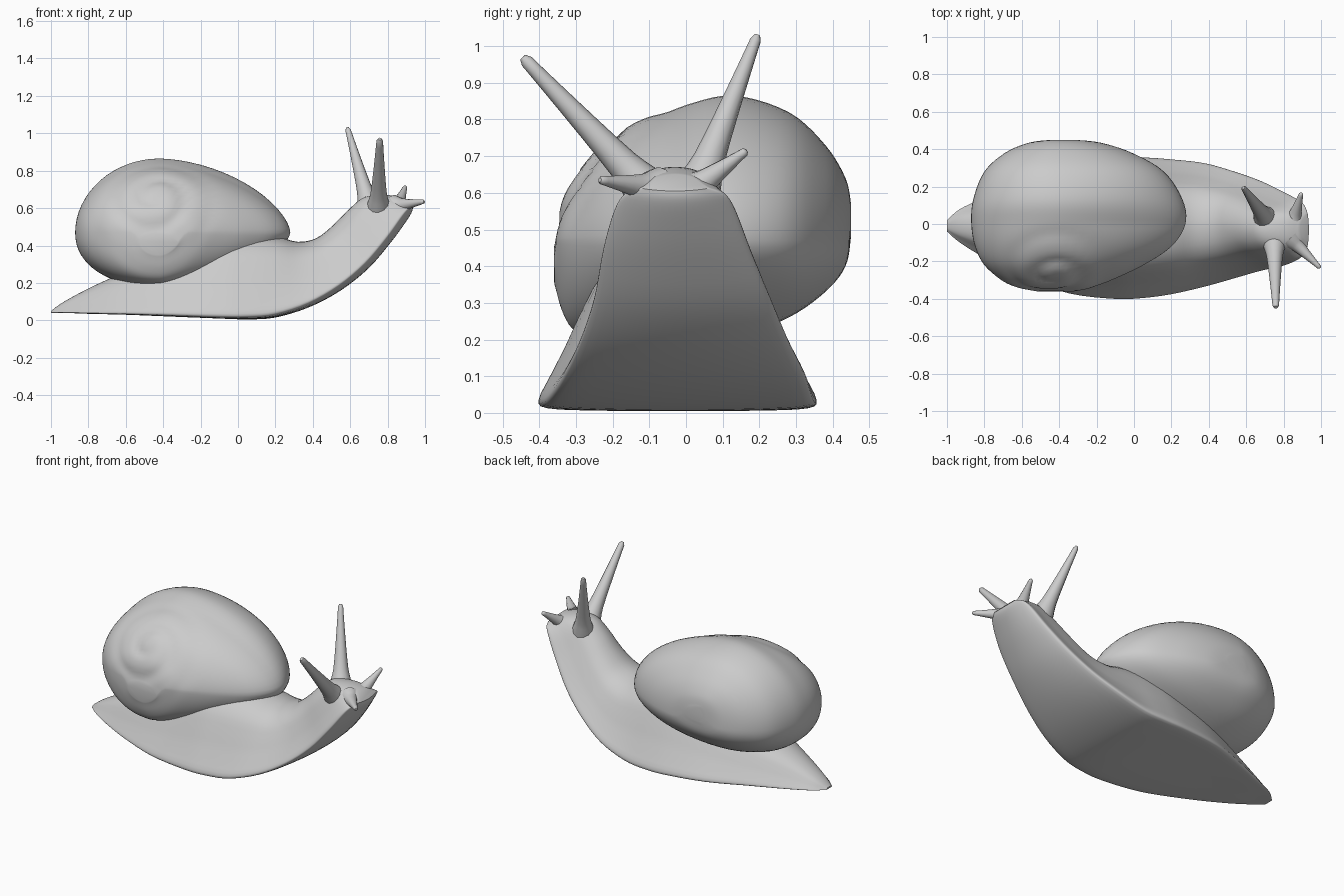
import bpy, bmesh, math
from mathutils import Vector

if "Cube" in bpy.data.objects:
    bpy.data.objects.remove(bpy.data.objects["Cube"], do_unlink=True)

grey = bpy.data.materials.new("plain grey")
grey.use_nodes = True
grey.diffuse_color = (0.6, 0.6, 0.6, 1)
grey.node_tree.nodes["Principled BSDF"].inputs["Base Color"].default_value = (0.6, 0.6, 0.6, 1)


def smooth(points, steps, closed=False):
    """Catmull-Rom interpolation of equal-length tuples."""
    n, out = len(points), []
    pick = (lambda i: points[i % n]) if closed else (lambda i: points[max(0, min(n - 1, i))])
    for i in range(n if closed else n - 1):
        quad = [pick(i + k) for k in (-1, 0, 1, 2)]
        for s in range(steps):
            t = s / steps
            out.append(tuple(
                b + 0.5 * t * (c - a + t * (2*a - 5*b + 4*c - d + t * (3*(b - c) + d - a)))
                for a, b, c, d in zip(*quad)))
    if not closed:
        out.append(tuple(points[-1]))
    return out


def loft(name, rings, angle=50):
    """Skin a list of closed rings and cap both ends."""
    bm = bmesh.new()
    loops = [[bm.verts.new(p) for p in ring] for ring in rings]
    for a, b in zip(loops, loops[1:]):
        for i in range(len(a)):
            j = (i + 1) % len(a)
            bm.faces.new((a[i], a[j], b[j], b[i]))
    bm.faces.new(loops[0])
    bm.faces.new(loops[-1])
    bmesh.ops.recalc_face_normals(bm, faces=bm.faces)
    mesh = bpy.data.meshes.new(name)
    bm.to_mesh(mesh)
    bm.free()
    obj = bpy.data.objects.new(name, mesh)
    bpy.context.collection.objects.link(obj)
    mesh.materials.append(grey)
    bpy.ops.object.select_all(action='DESELECT')
    obj.select_set(True)
    bpy.context.view_layer.objects.active = obj
    bpy.ops.object.shade_smooth_by_angle(angle=math.radians(angle))


# Body: half cross-section (side, height), mirrored into a full ring
half = [(0.6, 0), (0.94, 0.01), (1, 0.06), (0.92, 0.2), (0.81, 0.38), (0.7, 0.58), (0.56, 0.79), (0.33, 0.94)]
profile = [(0, 0)] + half + [(0, 1)] + [(-u, v) for u, v in reversed(half)]
profile = smooth(profile, 3, closed=True)

# Stations from tail to head: sole x, sole z, back x, back z, centre y, half width, sole roundness
stations = [
    (-1, .04, -1, .05, -.01, .03, 0),
    (-.93, .04, -.93, .10, -.01, .09, 0),
    (-.8, .035, -.78, .18, -.02, .16, 0),
    (-.6, .03, -.6, .26, -.03, .25, 0),
    (-.35, .02, -.35, .36, -.03, .34, 0),
    (-.1, .01, -.1, .45, -.025, .375, 0),
    (.05, .005, .05, .465, -.02, .375, .01),
    (.2, .015, .2, .45, -.015, .36, .02),
    (.38, .07, .32, .42, -.005, .33, .04),
    (.55, .16, .42, .44, -.005, .285, .07),
    (.7, .28, .51, .51, -.01, .24, .09),
    (.82, .42, .6, .6, -.025, .2, .1),
    (.9, .53, .68, .66, -.03, .165, .12),
    (.93, .58, .8, .67, -.03, .135, .15),
    (.935, .605, .89, .65, -.03, .09, .15),
]
body = []
for xb, zb, xt, zt, yc, w, lift in smooth(stations, 4):
    ring = []
    for u, v in profile:
        h = v + lift * u * u * (1 - v)
        ring.append((xb + (xt - xb) * h, yc + u * w, max(0, zb + (zt - zb) * h)))
    body.append(ring)
loft("body", body)

# Shell: slices along y as y, x min, x max, z min, z max
slices = [
    (.45, -.44, -.32, .48, .57),
    (.435, -.56, -.18, .4, .64),
    (.38, -.69, -.01, .33, .73),
    (.28, -.8, .16, .26, .82),
    (.13, -.86, .26, .2, .865),
    (0, -.87, .275, .18, .84),
    (-.12, -.85, .2, .18, .80),
    (-.22, -.8, .05, .19, .74),
    (-.3, -.71, -.12, .22, .65),
    (-.34, -.62, -.22, .28, .57),
    (-.36, -.52, -.32, .35, .46),
]
apex = Vector((-.44, -.24, .64))
axis = Vector((0, -.8, .6))
across = Vector((1, 0, 0))
up = axis.cross(across)
hub = Vector((-.35, .05, .48))


def coil(p):
    """Press a shallow spiral seam into the spire."""
    d = p - apex
    if p.y > .2 or d.dot(axis) < -.35:
        return p
    a, b = d.dot(across), d.dot(up)
    r = math.hypot(a, b)
    turn = r / .15 + math.atan2(b, a) / math.tau
    seam = (.5 + .5 * math.cos(math.tau * turn)) ** 2
    fade = max(0, 1 - r / .38) * min(1, r / .08)
    return p + (hub - p).normalized() * .018 * fade * seam


shell = []
for y, x0, x1, z0, z1 in smooth(slices, 5):
    ring = []
    xc = max(x0 + .04, min(x1 - .04, -.42))
    zc = max(z0 + .04, min(z1 - .04, .47))
    for i in range(64):
        c, s = math.cos(math.tau * i / 64), math.sin(math.tau * i / 64)
        # the mouth side tapers, the lower back is fuller
        power = 2 / (1.6 + max(0, y) if c > 0 else 2 if s > 0 else 2.2)
        dx = math.copysign(abs(c) ** power, c) * (x1 - xc if c > 0 else xc - x0)
        dz = math.copysign(abs(s) ** power, s) * (z1 - zc if s > 0 else zc - z0)
        ring.append(coil(Vector((xc + dx, y, zc + dz))))
    shell.append(ring)
loft("shell", shell)


# Tentacles: flared at the base, blunt at the tip
def tentacle(name, base, tip, r0, r1):
    base, tip = Vector(base), Vector(tip)
    turn = (tip - base).to_track_quat('Z', 'Y')
    rings = []
    for t, k in smooth([(0, 1.6), (.13, 1.2), (.25, .82), (.5, .5), (.8, .2), (.97, .05)], 2) + [(1, -.25)]:
        r = r1 + (r0 - r1) * k if k > 0 else r1 * .6
        rings.append([base.lerp(tip, t) + turn @ Vector((r * math.cos(math.tau * i / 12),
                      r * math.sin(math.tau * i / 12), 0)) for i in range(12)])
    loft(name, rings)


tentacle("left_eye_stalk", (.71, .02, .58), (.585, .195, 1.03), .05, .013)
tentacle("right_eye_stalk", (.75, -.08, .58), (.758, -.445, .97), .05, .016)
tentacle("left_feeler", (.85, .01, .6), (.895, .165, .715), .042, .01)
tentacle("right_feeler", (.84, -.08, .61), (.995, -.235, .635), .042, .01)
